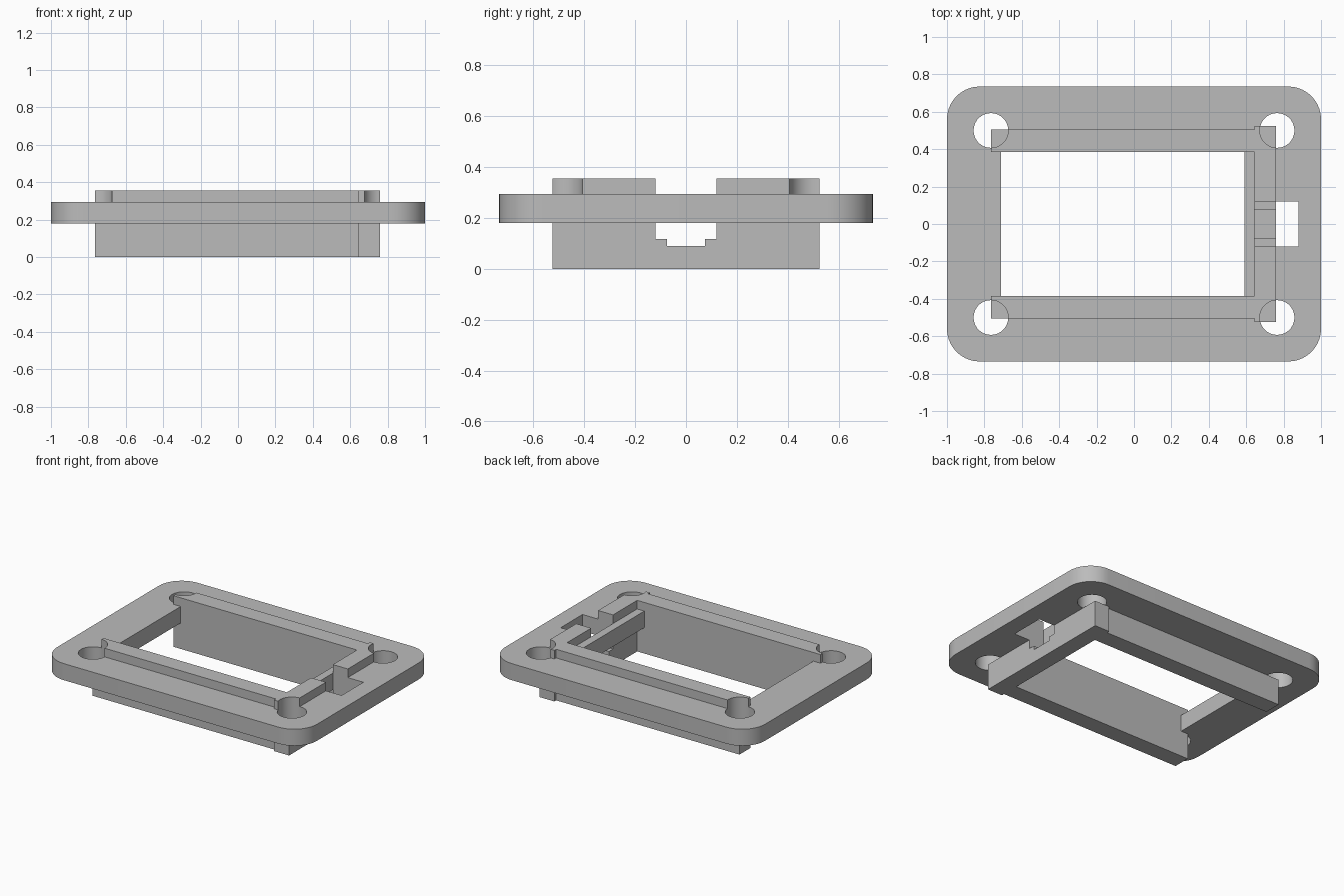
import bpy
import bmesh
import math
from mathutils import Matrix, Vector

if "Cube" in bpy.data.objects:
    bpy.data.objects.remove(bpy.data.objects["Cube"], do_unlink=True)

GREY = (0.5, 0.5, 0.5, 1.0)
grey = bpy.data.materials.new("plain grey")
grey.use_nodes = True
grey.diffuse_color = GREY
grey.node_tree.nodes["Principled BSDF"].inputs["Base Color"].default_value = GREY

# Key levels and lengths
PLATE_BOTTOM, PLATE_TOP, RIM_TOP = 0.18, 0.295, 0.355
ABOVE = 0.5
RAIL_IN, RAIL_OUT = 0.385, 0.505
WALL_IN, WALL_OUT = 0.645, 0.76
HOLE_X, HOLE_Y, HOLE_R = 0.765, 0.5, 0.093


def finish(name, bm):
    mesh = bpy.data.meshes.new(name)
    bm.to_mesh(mesh)
    bm.free()
    mesh.materials.append(grey)
    obj = bpy.data.objects.new(name, mesh)
    bpy.context.collection.objects.link(obj)
    return obj


def box(name, x, y, z, corner=0):
    """Box from (low, high) ranges, optionally with rounded upright edges."""
    bm = bmesh.new()
    low, high = Vector((x[0], y[0], z[0])), Vector((x[1], y[1], z[1]))
    place = Matrix.Translation((low + high) / 2) @ Matrix.Diagonal((*(high - low), 1))
    bmesh.ops.create_cube(bm, size=1, matrix=place)
    if corner:
        upright = [e for e in bm.edges
                   if abs(e.verts[0].co.z - e.verts[1].co.z) > 0.01]
        bmesh.ops.bevel(bm, geom=upright, offset=corner, segments=10,
                        profile=0.5, affect='EDGES')
    return finish(name, bm)


def hole(sx, sy, bottom):
    bm = bmesh.new()
    place = Matrix.Translation((sx * HOLE_X, sy * HOLE_Y, (bottom + ABOVE) / 2))
    bmesh.ops.create_cone(bm, cap_ends=True, segments=28, radius1=HOLE_R,
                          radius2=HOLE_R, depth=ABOVE - bottom, matrix=place)
    return finish("hole_cutter", bm)


def cut(obj, cutters):
    """Subtract each cutter, then shade the result."""
    bpy.ops.object.select_all(action='DESELECT')
    bpy.context.view_layer.objects.active = obj
    obj.select_set(True)
    for cutter in cutters:
        mod = obj.modifiers.new("cut", 'BOOLEAN')
        mod.operation = 'DIFFERENCE'
        mod.solver = 'EXACT'
        mod.object = cutter
        bpy.ops.object.modifier_apply(modifier=mod.name)
        bpy.data.objects.remove(cutter, do_unlink=True)
    bpy.ops.object.shade_smooth_by_angle(angle=math.radians(30))


def slot():
    return box("slot_cutter", (WALL_IN, 0.88), (-0.12, 0.12), (0.118, ABOVE))


# Flange plate with window, connector slot and four screw holes
plate = box("flange_plate", (-1, 1), (-0.735, 0.735),
            (PLATE_BOTTOM, PLATE_TOP), corner=0.175)
cutters = [box("window_cutter", (-0.71, 0.59), (-RAIL_IN, RAIL_IN), (0, ABOVE)), slot()]
cutters += [hole(sx, sy, 0) for sx in (-1, 1) for sy in (-1, 1)]
cut(plate, cutters)

# Long rails beside the window, relieved above the flange by the screw holes
for name, side in (("back_rail", 1), ("front_rail", -1)):
    rail = box(name, (-HOLE_X, WALL_IN), sorted((side * RAIL_IN, side * RAIL_OUT)),
               (0, RIM_TOP))
    cut(rail, [hole(sx, side, PLATE_BOTTOM) for sx in (-1, 1)])

# End wall with a stepped connector notch
wall = box("end_wall", (WALL_IN, WALL_OUT), (-0.525, 0.525), (0, RIM_TOP))
notch = box("notch_cutter", (0.6, 0.8), (-0.075, 0.075), (0.09, ABOVE))
wide_notch = box("wide_notch_cutter", (0.6, 0.8), (-0.12, 0.12), (0.118, ABOVE))
cut(wall, [notch, wide_notch] + [hole(1, sy, PLATE_BOTTOM) for sy in (-1, 1)])
